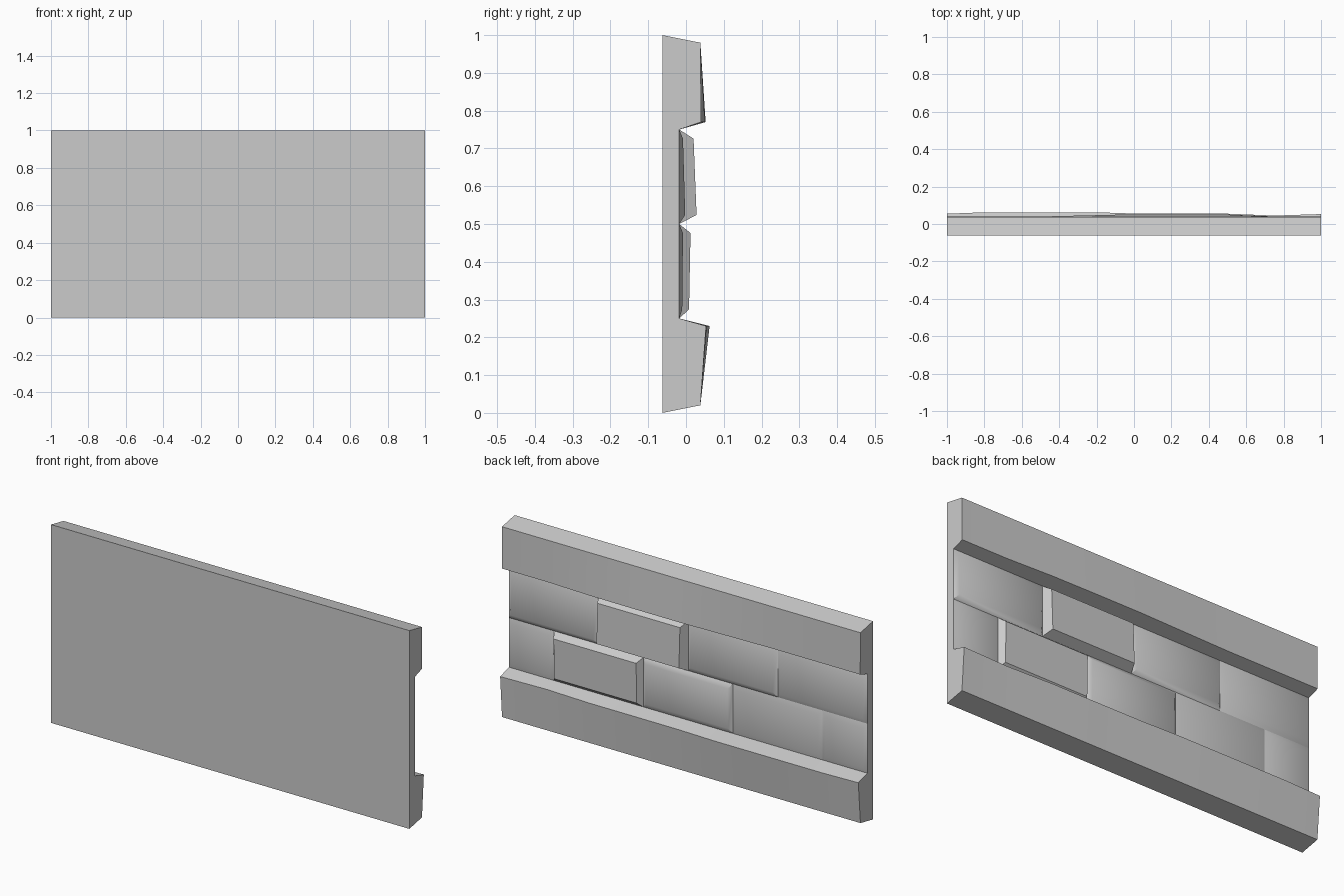
import bpy, bmesh

if "Cube" in bpy.data.objects:
    bpy.data.objects.remove(bpy.data.objects["Cube"])

BACK, GROOVE = -0.0625, -0.018


def finish(name, bm, angle):
    bmesh.ops.recalc_face_normals(bm, faces=bm.faces)
    mesh = bpy.data.meshes.new(name)
    bm.to_mesh(mesh)
    bm.free()
    ob = bpy.data.objects.new(name, mesh)
    bpy.context.collection.objects.link(ob)
    bpy.ops.object.select_all(action='DESELECT')
    ob.select_set(True)
    bpy.context.view_layer.objects.active = ob
    bpy.ops.object.shade_smooth_by_angle(angle=angle)
    return ob


# Wall panel: profile lofted along x, with slightly wavy rails top and bottom
# station: x, lower rail depth, upper rail depth
stations = [(-1, .055, .040), (-.8, .0625, .040), (-.5, .0625, .040),
            (-.2, .0625, .047), (0, .056, .052), (.25, .055, .052),
            (.5, .055, .050), (.75, .045, .040), (1, .053, .040)]
bm = bmesh.new()
rings = []
for x, low, up in stations:
    profile = [(BACK, 0), (.038, .02), (low, .23), (GROOVE, .25),
               (GROOVE, .75), (up, .77), (.038, .98), (BACK, 1)]
    rings.append([bm.verts.new((x, y, z)) for y, z in profile])
for a, b in zip(rings, rings[1:]):
    for i in range(8):
        j = (i + 1) % 8
        bm.faces.new((a[i], a[j], b[j], b[i]))
bm.faces.new(rings[0])
bm.faces.new(rings[-1])
finish("wall_panel", bm, 0.5)


# Brick: bevelled block standing out from the groove plane
def brick(name, x0, x1, z0, z1, y_low, y_high, inset=.02):
    bm = bmesh.new()
    a = [bm.verts.new((x, GROOVE, z)) for x, z in
         ((x0, z0), (x1, z0), (x1, z1), (x0, z1))]
    b = [bm.verts.new(p) for p in
         ((x0 + inset, y_low, z0 + inset * 1.2), (x1 - inset, y_low, z0 + inset * 1.2),
          (x1 - inset, y_high, z1 - inset * 1.2), (x0 + inset, y_high, z1 - inset * 1.2))]
    bm.faces.new(b)
    for i in range(4):
        j = (i + 1) % 4
        bm.faces.new((a[i], a[j], b[j], b[i]))
    finish(name, bm, 0.7)


# Upper course: one brick stands proud
for i, (lo, hi) in enumerate([(-.006, -.008), (-.004, -.008), (.028, .020), (-.002, -.008)]):
    brick(f"upper_brick_{i}", -1 + .5 * i, -.5 + .5 * i, .5, .75, lo, hi)

# Lower course: offset by half a brick
edges = [-1, -.75, -.25, .25, .75, 1]
depths = [(-.010, -.008), (-.011, -.009), (-.006, -.003), (.008, .012), (-.010, -.008)]
for i, (lo, hi) in enumerate(depths):
    brick(f"lower_brick_{i}", edges[i], edges[i + 1], .25, .5, lo, hi)
